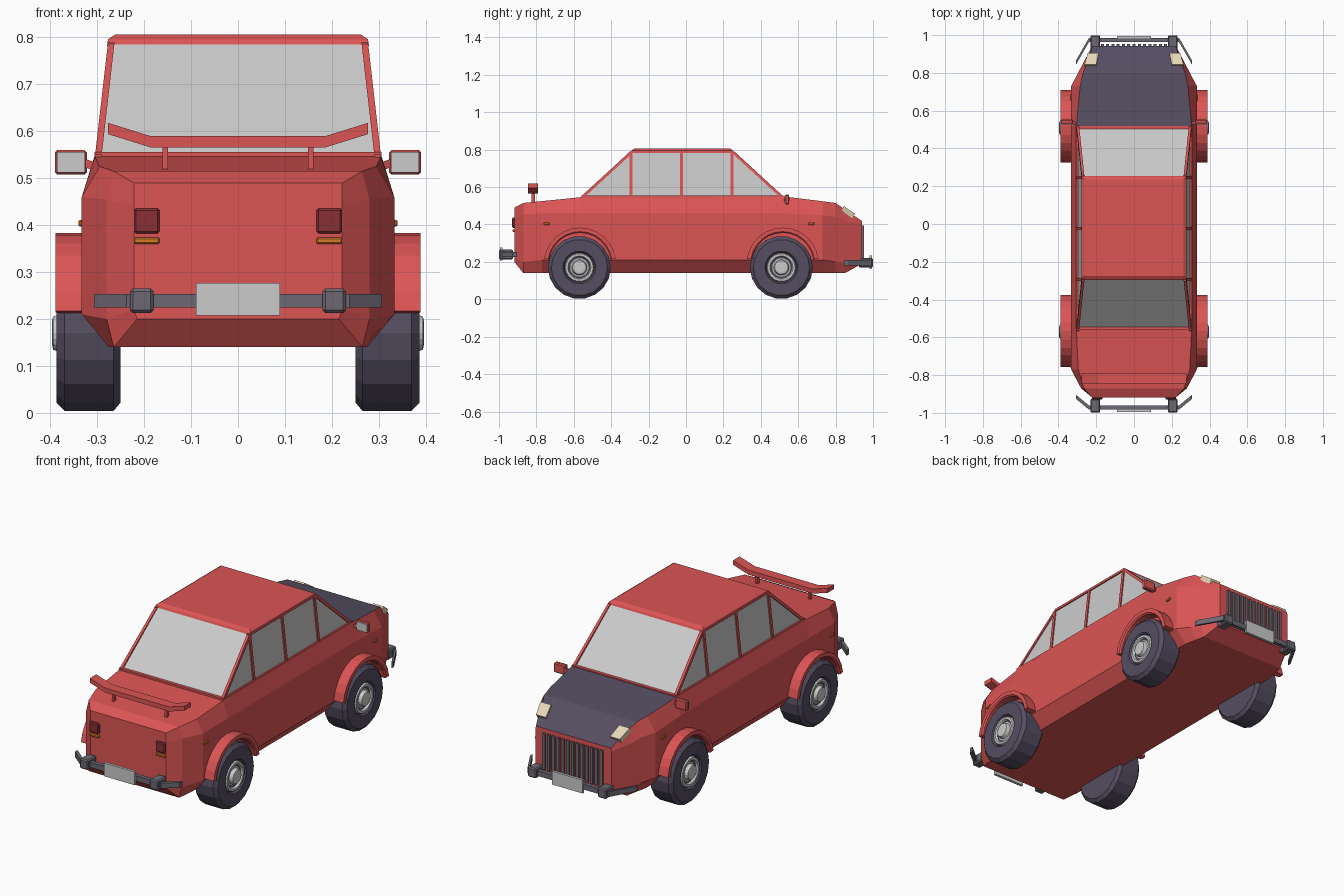
import bpy, bmesh
from math import sin, cos, pi, radians
from mathutils import Vector

if "Cube" in bpy.data.objects:
    bpy.data.objects.remove(bpy.data.objects["Cube"])


def material(name, rgb):
    m = bpy.data.materials.new(name)
    m.diffuse_color = (*rgb, 1)
    m.use_nodes = True
    m.node_tree.nodes["Principled BSDF"].inputs["Base Color"].default_value = m.diffuse_color
    return m


RED = material("red_paint", (0.72, 0.09, 0.09))
DARK = material("dark_rubber", (0.09, 0.075, 0.12))
STEEL = material("steel", (0.15, 0.14, 0.17))
LAMP = material("tail_red", (0.25, 0.03, 0.035))
ORANGE = material("orange", (0.7, 0.2, 0.02))
CREAM = material("cream", (0.8, 0.68, 0.48))


def loft(name, rings, mat=None, mirror=False, closed=False):
    """Skin a list of point rings with flat faces."""
    bm = bmesh.new()
    vs = [[bm.verts.new(p) for p in r] for r in rings]
    n = len(vs[0])
    pairs = list(zip(vs, vs[1:])) + ([(vs[-1], vs[0])] if closed else [])
    for a, b in pairs:
        for i in range(n):
            j = (i + 1) % n
            bm.faces.new((a[i], a[j], b[j], b[i]))
    if not closed:
        bm.faces.new(vs[0])
        bm.faces.new(vs[-1])
    bmesh.ops.recalc_face_normals(bm, faces=bm.faces)
    me = bpy.data.meshes.new(name)
    bm.to_mesh(me)
    bm.free()
    ob = bpy.data.objects.new(name, me)
    bpy.context.collection.objects.link(ob)
    if mat:
        me.materials.append(mat)
    if mirror:
        ob.modifiers.new("Mirror", 'MIRROR')
    return ob


def sweep(name, pts, u, v, mat=None, mirror=False):
    """Rectangular section with half-extents u and v along a path."""
    u, v = Vector(u), Vector(v)
    rings = [[Vector(p) + u + v, Vector(p) - u + v, Vector(p) - u - v, Vector(p) + u - v] for p in pts]
    return loft(name, rings, mat, mirror)


def box(name, x, y, z, mat=None, mirror=False, bevel=0):
    cy, cz = sum(y) / 2, sum(z) / 2
    ob = sweep(name, [(x[0], cy, cz), (x[1], cy, cz)],
               (0, (y[1] - y[0]) / 2, 0), (0, 0, (z[1] - z[0]) / 2), mat, mirror)
    if bevel:
        b = ob.modifiers.new("Bevel", 'BEVEL')
        b.width, b.segments = bevel, 1
    return ob


def spin(name, profile, y, z, mat=None, sides=18):
    """Turn an (x, radius) profile around an axle along x."""
    rings = [[(x, y + r * cos(2 * pi * i / sides), z + r * sin(2 * pi * i / sides))
              for i in range(sides)] for x, r in profile]
    return loft(name, rings, mat, True)


# Lower body: sections along y
# y, z bottom, z sill, z shoulder, z top, x bottom, x side, x top
sections = [
    (-.918, .20, .22, .44, .49, .215, .222, .222),
    (-.87, .14, .20, .455, .515, .265, .28, .265),
    (-.77, .14, .21, .46, .525, .275, .333, .295),
    (-.56, .14, .21, .46, .546, .275, .333, .305),
    (.52, .14, .21, .46, .55, .275, .333, .305),
    (.73, .14, .21, .45, .524, .275, .333, .285),
    (.80, .14, .20, .44, .515, .26, .296, .27),
    (.85, .14, .195, .42, .48, .25, .27, .25),
    (.942, .19, .20, .40, .418, .215, .222, .22)]
rings = []
for y, z0, z1, z2, z3, xb, xs, xt in sections:
    half = [(xb, z0), (xs, z1), (xs, z2), (xt, z3)]
    rings.append([(x, y, z) for x, z in half] + [(-x, y, z) for x, z in reversed(half)])
body = loft("body", rings, RED)
body.data.materials.append(DARK)
for f in body.data.polygons:          # dark bonnet
    if f.center.y > .55 and f.normal.z > .4 and abs(f.center.x) < .05:
        f.material_index = 1


# Cabin: glass block, roof, pillars and rails
def rect(x, y0, y1, z):
    return [(x, y0, z), (x, y1, z), (-x, y1, z), (-x, y0, z)]


loft("window_glass", [rect(.299, -.55, .51, .545), rect(.271, -.285, .245, .795)])
loft("roof", [rect(.279, -.297, .257, .782), rect(.277, -.29, .25, .796),
              rect(.262, -.275, .235, .806)], RED)
for i, (yb, yt) in enumerate([(-.555, -.288), (-.295, -.295), (-.025, -.025), (.245, .245), (.515, .248)]):
    corner = yb != yt
    sweep(f"pillar_{i}", [(.298, yb, .545), (.27, yt, .79)],
          (.007, 0, 0), (0, .011 if corner else .008, 0), RED, True)
sweep("side_window_rail", [(.299, -.56, .55), (.299, .52, .55)], (.007, 0, 0), (0, 0, .006), RED, True)
for n, y in (("rear", -.552), ("front", .512)):
    box(n + "_window_rail", (-.3, .3), (y - .008, y + .008), (.54, .556), RED)

# Wheels and fender flares
for n, y, fy in (("rear", -.57, -.567), ("front", .51, .517)):
    spin(n + "_tyre", [(.25, .10), (.25, .15), (.265, .168), (.37, .168), (.387, .15),
                       (.387, .088), (.375, .08)], y, .17, DARK)
    spin(n + "_rim", [(.37, .08), (.386, .074), (.386, .062), (.374, .056),
                      (.376, .042), (.394, .036), (.396, .026)], y, .17)
    arc = []
    for k in range(13):
        a = radians(8 + 164 * k / 12)
        arc.append([(x, fy + r * cos(a), .19 + r * sin(a))
                    for x, r in ((.3, .165), (.382, .165), (.389, .172), (.389, .193), (.3, .193))])
    loft(n + "_fender_flare", arc, RED, True)

# Bumpers with overriders and blank plates
for n, s, z, yc, ye in (("rear", -1, .239, .972, .915), ("front", 1, .195, .975, .855)):
    sweep(n + "_bumper", [(-.307, s * ye, z), (-.238, s * yc, z), (.238, s * yc, z), (.307, s * ye, z)],
          (0, .011, 0), (0, 0, .014), STEEL)
    ys = sorted((s * .925, s * .999))
    box(n + "_overrider", (.18, .23), ys, (z - .026, z + .026), STEEL, True, .006)
    box(n + "_plate", (-.09, .09), sorted((s * .98, s * .994)), (z + .003 - .035, z + .003 + .035))

# Spoiler on two posts
sweep("spoiler", [(-.277, -.817, .606), (-.187, -.817, .578), (.187, -.817, .578), (.277, -.817, .606)],
      (0, .027, 0), (0, 0, .012), RED)
box("spoiler_post", (.149, .161), (-.826, -.808), (.51, .572), RED, True)

# Lamps
box("tail_lamp", (.167, .222), (-.93, -.90), (.382, .436), LAMP, True, .005)
box("rear_indicator", (.167, .222), (-.928, -.90), (.36, .374), ORANGE, True, .003)
for n, y in (("rear", -.745), ("front", .67)):
    box(n + "_side_marker", (.325, .34), (y - .016, y + .016), (.397, .411), ORANGE, True, .003)
lamp = [(.20, .84, .492), (.262, .84, .492), (.245, .9, .451), (.188, .9, .451)]
loft("headlamp", [[(x, y - .01, z - .018) for x, y, z in lamp],
                  [(x, y + .004, z + .006) for x, y, z in lamp]], CREAM, True)

# Grille bars
for i in range(13):
    x = -.168 + i * .028
    box(f"grille_bar_{i}", (x - .008, x + .008), (.93, .952), (.205, .395), STEEL)

# Door mirrors
sweep("mirror_arm", [(.295, .525, .522), (.335, .545, .535)], (0, .008, 0), (0, 0, .009), RED, True)
box("mirror_shell", (.322, .39), (.53, .552), (.508, .56), RED, True, .005)
box("mirror_glass", (.326, .386), (.526, .534), (.512, .556), None, True)
